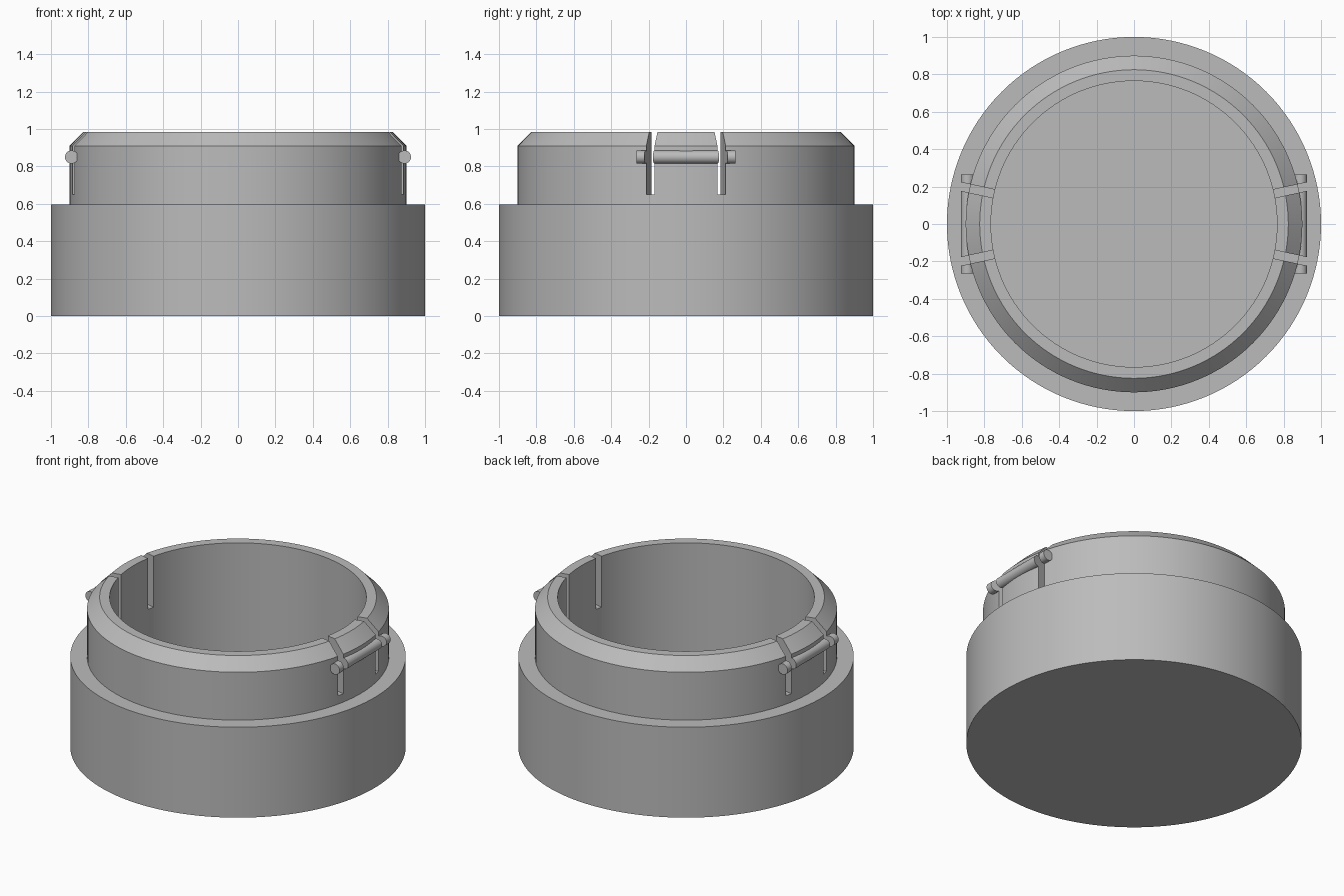
import bpy, bmesh, math
from mathutils import Matrix

if "Cube" in bpy.data.objects:
    bpy.data.objects.remove(bpy.data.objects["Cube"])

SEGMENTS = 128
SLOT_ANGLE = math.radians(12.2)

grey = bpy.data.materials.new("mid grey")
grey.diffuse_color = (0.5, 0.5, 0.5, 1)
grey.use_nodes = True
grey.node_tree.nodes["Principled BSDF"].inputs["Base Color"].default_value = grey.diffuse_color


def make_object(name, bm):
    bmesh.ops.recalc_face_normals(bm, faces=bm.faces)
    mesh = bpy.data.meshes.new(name)
    bm.to_mesh(mesh)
    bm.free()
    mesh.materials.append(grey)
    obj = bpy.data.objects.new(name, mesh)
    bpy.context.collection.objects.link(obj)
    return obj


def lathe(name, profile):
    """Turn a (radius, z) profile around z, closing both ends with flat discs."""
    bm = bmesh.new()
    rings = []
    for r, z in profile:
        rings.append([bm.verts.new((r * math.cos(a), r * math.sin(a), z))
                      for a in (2 * math.pi * i / SEGMENTS for i in range(SEGMENTS))])
    for low, high in zip(rings, rings[1:]):
        for i in range(SEGMENTS):
            j = (i + 1) % SEGMENTS
            bm.faces.new((low[i], low[j], high[j], high[i]))
    bm.faces.new(rings[0])
    bm.faces.new(rings[-1])
    return make_object(name, bm)


def boolean(obj, other, operation):
    mod = obj.modifiers.new(operation.title(), 'BOOLEAN')
    mod.operation = operation
    mod.solver = 'EXACT'
    mod.object = other
    bpy.context.view_layer.objects.active = obj
    bpy.ops.object.modifier_apply(modifier=mod.name)


# Stepped cup: wide base, narrower neck, bevelled rim, open bore
cup = lathe("stepped_cup", [
    (1.0, 0.0), (1.0, 0.595), (0.9, 0.595), (0.9, 0.91),
    (0.825, 0.985), (0.765, 0.985), (0.765, 0.08)])

# Round catch bars on both sides of the neck
for side in (-1, 1):
    bm = bmesh.new()
    bmesh.ops.create_cone(
        bm, cap_ends=True, segments=32, radius1=0.035, radius2=0.035, depth=0.53,
        matrix=Matrix.Translation((side * 0.89, 0, 0.85)) @ Matrix.Rotation(math.pi / 2, 4, 'X'))
    bar = make_object("catch_bar", bm)
    boolean(cup, bar, 'UNION')
    bpy.data.objects.remove(bar)

# Radial slots that free a spring tab behind each bar
bm = bmesh.new()
for base in (0, math.pi):
    for sign in (-1, 1):
        bmesh.ops.create_cube(
            bm, size=1,
            matrix=Matrix.Rotation(base + sign * SLOT_ANGLE, 4, 'Z')
            @ Matrix.Translation((0.86, 0, 0.875))
            @ Matrix.Diagonal((0.36, 0.045, 0.45, 1)))
slots = make_object("slot_cutter", bm)
slots.hide_render = True
boolean(cup, slots, 'DIFFERENCE')
bpy.data.objects.remove(slots)

# Smooth walls with crisp edges
bpy.ops.object.select_all(action='DESELECT')
cup.select_set(True)
bpy.context.view_layer.objects.active = cup
bpy.ops.object.shade_smooth_by_angle(angle=math.radians(30))
